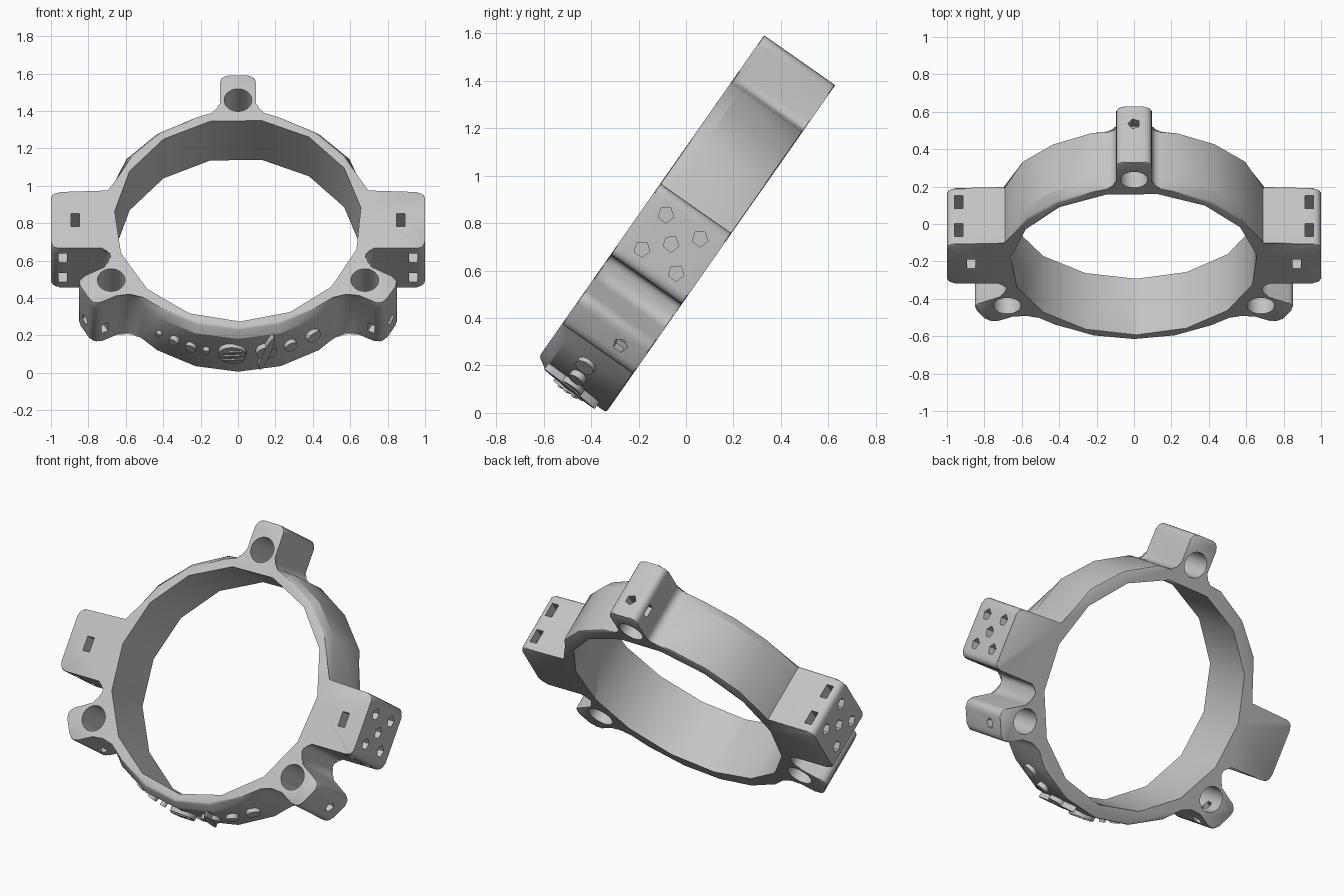
import bpy, bmesh
from math import radians, degrees, asin, cos, sin, pi
from mathutils import Matrix, Vector

old = bpy.data.objects.get("Cube")
if old:
    bpy.data.objects.remove(old, do_unlink=True)

grey = bpy.data.materials.new("plain_grey")
grey.use_nodes = True
grey.diffuse_color = (0.55, 0.55, 0.55, 1)
grey.node_tree.nodes["Principled BSDF"].inputs["Base Color"].default_value = (0.55, 0.55, 0.55, 1)

HALF = 0.183      # half the depth of the ring
FRAME = Matrix.Translation((0, -0.063, 0.712)) @ Matrix.Rotation(radians(55), 4, 'X')
LUGS = (90, 210, 330)


def add_object(name, bm):
    bmesh.ops.recalc_face_normals(bm, faces=bm.faces)
    mesh = bpy.data.meshes.new(name)
    bm.to_mesh(mesh)
    bm.free()
    mesh.materials.append(grey)
    obj = bpy.data.objects.new(name, mesh)
    obj.matrix_world = FRAME
    bpy.context.collection.objects.link(obj)
    return obj


def box(bm, size, matrix):
    bmesh.ops.create_cube(bm, size=1, matrix=matrix @ Matrix.Diagonal((*size, 1)))


def rod(bm, sides, radius, depth, matrix):
    bmesh.ops.create_cone(bm, cap_ends=True, segments=sides, radius1=radius,
                          radius2=radius, depth=depth, matrix=matrix)


def turn(angle, axis='Z'):
    return Matrix.Rotation(radians(angle), 4, axis)


def radial(angle, distance, height=0):
    """Frame whose z axis points outward from the ring centre."""
    return turn(angle) @ Matrix.Translation((distance, 0, height)) @ turn(90, 'Y')


def rounded(points, steps=5):
    """Replace each corner that has a radius by a curve."""
    out = []
    for i, (x, y, r) in enumerate(points):
        p = Vector((x, y))
        if r == 0:
            out.append(p)
            continue
        a = p + (Vector(points[i - 1][:2]) - p).normalized() * r
        b = p + (Vector(points[(i + 1) % len(points)][:2]) - p).normalized() * r
        for k in range(steps + 1):
            t = k / steps
            out.append(a * (1 - t) ** 2 + p * 2 * t * (1 - t) + b * t * t)
    return out


def outline(ring):
    """Ring with three lugs and two side blocks; ring is the outer radius."""
    def arc(angle):
        return (ring * cos(radians(angle)), ring * sin(radians(angle)), 0)
    half = [arc(-72), arc(-54),
            (0.575, -0.455, 0.08), (0.771, -0.555, 0.05), (0.866, -0.39, 0.05),
            (0.675, -0.285, 0.045), (0.69, -0.183, 0.035),
            (1.0, -0.183, 0.045), (1.0, 0.183, 0.045), (0.69, 0.183, 0),
            arc(36), arc(54), arc(72), (0.095, 0.715, 0.045), (0.095, 0.945, 0.045)]
    mirrored = [(-x, y, r) for x, y, r in reversed(half)]
    return rounded([arc(-90)] + half + mirrored)


# Body: stacked outlines, narrower at the front rim
bm = bmesh.new()
layers = []
for ring, z in ((0.738, -HALF), (0.738, 0.13), (0.706, HALF)):
    layers.append([bm.verts.new((p.x, p.y, z)) for p in outline(ring)])
for low, high in zip(layers, layers[1:]):
    for i in range(len(low)):
        bm.faces.new((low[i - 1], low[i], high[i], high[i - 1]))
caps = [bm.faces.new(layers[0]), bm.faces.new(layers[-1])]
rim = [e for f in caps for e in f.edges]
bmesh.ops.bevel(bm, geom=rim, offset=0.01, segments=2, profile=0.5, affect='EDGES')
body = add_object("ring_body", bm)

# Round cutters: the faceted bore and the lug holes
holes = bmesh.new()
rod(holes, 15, 0.662, 1, turn(85))
for a in LUGS:
    rod(holes, 24, 0.074, 1, turn(a) @ Matrix.Translation((0.783, 0, 0)))

# Five-sided screw holes in the lugs and the block ends
screws = bmesh.new()
for a in LUGS:
    rod(screws, 5, 0.033, 0.2, radial(a, 0.9, -0.07))
for side in (0, 180):
    for y, z in ((0, 0), (1, 1), (1, -1), (-1, 1), (-1, -1)):
        rod(screws, 5, 0.035, 0.4,
            Matrix.Translation((0, y * 0.088, z * 0.088)) @ radial(side, 1.0))

# Rectangular nut slots in the lugs and the blocks
slots = bmesh.new()
for a, side in ((90, 1), (210, 1), (330, -1)):
    box(slots, (0.04, 0.14, 0.07),
        turn(a) @ Matrix.Translation((0.88, side * 0.045, -0.075)))
for side in (-1, 1):
    box(slots, (0.045, 0.085, 0.26), Matrix.Translation((side * 0.87, 0, HALF - 0.08)))
    for y in (-1, 1):
        for z in (-1, 1):
            box(slots, (0.045, 0.2, 0.085),
                Matrix.Translation((side * 0.937, y * 0.15, z * 0.091)))

for name, cut in (("hole_cutter", holes), ("screw_cutter", screws), ("slot_cutter", slots)):
    cutter = add_object(name, cut)
    cutter.hide_render = True
    mod = body.modifiers.new(name, 'BOOLEAN')
    mod.operation = 'DIFFERENCE'
    mod.solver = 'EXACT'
    mod.object = cutter
    bpy.context.view_layer.objects.active = body
    bpy.ops.object.modifier_apply(modifier=name)
    bpy.data.objects.remove(cutter, do_unlink=True)


def under(x):
    """Outward frame on the bottom of the ring at a sideways position."""
    return radial(-90 + degrees(asin(x / 0.74)), 0.735)


# Raised discs along the bottom of the ring
parts = [body]
for i, (x, r) in enumerate(((-0.42, 0.016), (-0.34, 0.027), (-0.25, 0.03), (-0.17, 0.018),
                            (-0.03, 0.075), (0.15, 0.055), (0.28, 0.036), (0.4, 0.042))):
    bm = bmesh.new()
    rod(bm, 24, r, 0.045, under(x))
    parts.append(add_object(f"raised_disc_{i + 1}", bm))

# Bands on the large disc
bm = bmesh.new()
for offset, length in ((-0.035, 0.11), (0, 0.13), (0.035, 0.11)):
    box(bm, (0.014, length, 0.01),
        under(-0.03) @ turn(8) @ Matrix.Translation((offset, 0, 0.025)))
parts.append(add_object("disc_bands", bm))

# Slanted thin hoop across the smaller disc
bm = bmesh.new()
rod(bm, 32, 1, 0.055, under(0.15) @ turn(-16) @ Matrix.Diagonal((0.14, 0.02, 1, 1)))
parts.append(add_object("disc_hoop", bm))

bpy.ops.object.select_all(action='DESELECT')
for obj in parts:
    obj.select_set(True)
bpy.context.view_layer.objects.active = body
bpy.ops.object.shade_smooth_by_angle(angle=radians(28))
